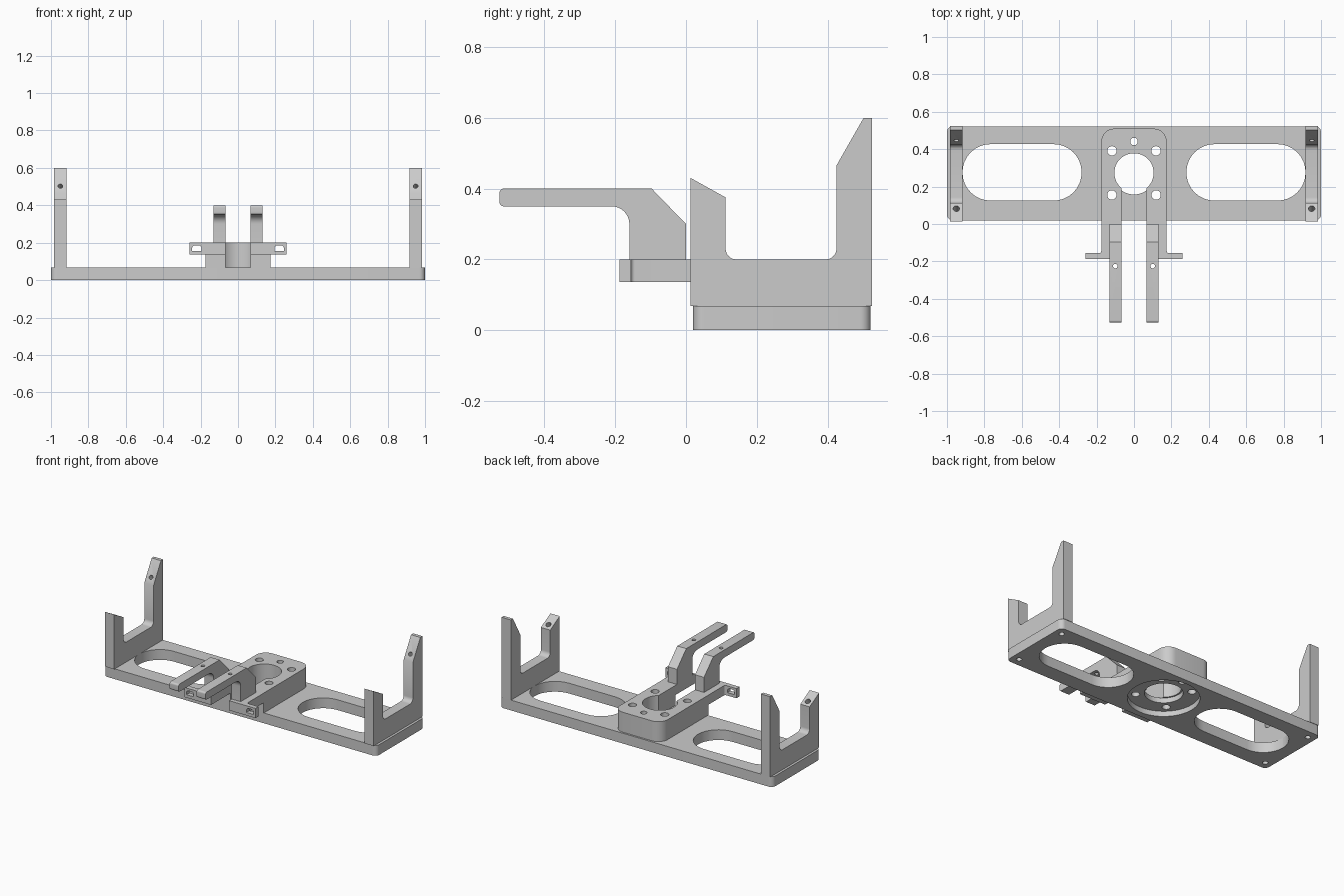
import bpy, bmesh, math
from mathutils import Vector

if "Cube" in bpy.data.objects:
    bpy.data.objects.remove(bpy.data.objects["Cube"])

GREY = (0.6, 0.6, 0.6, 1)
mat = bpy.data.materials.new("plain grey")
mat.use_nodes = True
mat.diffuse_color = GREY
mat.node_tree.nodes["Principled BSDF"].inputs["Base Color"].default_value = GREY


def make(name, bm):
    bmesh.ops.recalc_face_normals(bm, faces=bm.faces[:])
    mesh = bpy.data.meshes.new(name)
    bm.to_mesh(mesh)
    bm.free()
    ob = bpy.data.objects.new(name, mesh)
    bpy.context.collection.objects.link(ob)
    mesh.materials.append(mat)
    return ob


def outline(corners, steps=8):
    """Corners are (a, b) or (a, b, fillet radius)."""
    pts = []
    for i, c in enumerate(corners):
        p = Vector(c[:2])
        if len(c) == 2:
            pts.append(p)
            continue
        r = c[2]
        u = (Vector(corners[i - 1][:2]) - p).normalized()
        v = (Vector(corners[(i + 1) % len(corners)][:2]) - p).normalized()
        half = u.angle(v) / 2
        t = r / math.tan(half)
        mid = p + (u + v).normalized() * (r / math.sin(half))
        start, end = p + u * t - mid, p + v * t - mid
        for k in range(steps + 1):
            # Spread the points evenly over the arc by angle
            f, arc = k / steps, math.pi - 2 * half
            pts.append(mid + (start * math.sin((1 - f) * arc) + end * math.sin(f * arc))
                       / math.sin(arc))
    return pts


def prism(name, corners, axis, lo, hi):
    place = {"z": lambda a, b, h: (a, b, h),
             "x": lambda a, b, h: (h, a, b),
             "y": lambda a, b, h: (a, h, b)}[axis]
    bm = bmesh.new()
    face = bm.faces.new([bm.verts.new(place(p.x, p.y, lo)) for p in outline(corners)])
    out = bmesh.ops.extrude_face_region(bm, geom=[face])
    bmesh.ops.translate(bm, vec=place(0, 0, hi - lo),
                        verts=[e for e in out["geom"] if isinstance(e, bmesh.types.BMVert)])
    return make(name, bm)


def rect(x0, x1, y0, y1, r=None):
    ends = [(x0, y0), (x1, y0), (x1, y1), (x0, y1)]
    return [e + (r,) for e in ends] if r else ends


def drill(centre, radius, length, direction=(0, 0, 1), sides=24):
    bm = bmesh.new()
    bmesh.ops.create_cone(bm, cap_ends=True, segments=sides,
                          radius1=radius, radius2=radius, depth=length)
    ob = make("cutter", bm)
    ob.rotation_mode = "QUATERNION"
    ob.rotation_quaternion = Vector(direction).to_track_quat("Z", "Y")
    ob.location = centre
    return ob


def finish(ob, cutters):
    """Cut the holes, drop the cutters, and shade curved walls smooth."""
    for c in cutters:
        m = ob.modifiers.new("cut", "BOOLEAN")
        m.operation, m.solver, m.object = "DIFFERENCE", "EXACT", c
        c.hide_render = True
    bpy.context.view_layer.update()
    graph = bpy.context.evaluated_depsgraph_get()
    mesh = bpy.data.meshes.new_from_object(ob.evaluated_get(graph))
    ob.modifiers.clear()
    ob.data = mesh
    for c in cutters:
        bpy.data.objects.remove(c)
    bpy.ops.object.select_all(action="DESELECT")
    ob.select_set(True)
    bpy.context.view_layer.objects.active = ob
    bpy.ops.object.shade_smooth_by_angle(angle=math.radians(30))


SIDES = (1, -1)
MID = 0.273      # y of the central bore
PLATE = 0.068    # plate thickness
TOP = 0.2        # hub height


def hub_screws():
    holes = [drill((s * 0.118, MID + d * 0.118, 0.1), 0.025, 1) for s in SIDES for d in SIDES]
    return holes + [drill((0, MID + 0.168, 0.1), 0.02, 1)]


# Base plate with slots, bore, underside recess and corner holes
plate = prism("base_plate", rect(-1, 1, 0.02, 0.522, 0.03), "z", 0, PLATE)
cuts = [drill((0, MID, 0), 0.115, 1, sides=48), drill((0, MID, 0), 0.215, 0.07, sides=64)]
for s in SIDES:
    x0, x1 = sorted((s * 0.28, s * 0.917))
    cuts.append(prism("cutter", rect(x0, x1, 0.125, 0.427, 0.15), "z", -1, 1))
    cuts += [drill((s * 0.95, y, 0), 0.017, 0.09) for y in (0.075, 0.467)]
finish(plate, cuts + hub_screws())

# Central hub, open towards the front
hub = prism("hub", [(-0.175, 0.015), (0.175, 0.015), (0.175, 0.51, 0.07), (-0.175, 0.51, 0.07)],
            "z", PLATE, TOP)
finish(hub, [drill((0, MID, 0), 0.105, 1, sides=48),
             prism("cutter", rect(-0.066, 0.066, -0.1, MID), "z", -1, 1)] + hub_screws())

for s, side in zip(SIDES, ("left", "right")):
    # Front arm with its outward ear
    arm = [(0.066, 0.015), (0.066, -0.188), (0.26, -0.188), (0.26, -0.156),
           (0.175, -0.156, 0.012), (0.175, 0.015)]
    arm = prism("front_arm_" + side, [(s * p[0], *p[1:]) for p in arm], "z", 0.136, TOP)
    x0, x1 = sorted((s * 0.194, s * 0.246))
    finish(arm, [prism("cutter", [(x0, 0.156), (x1, 0.156), (x1, 0.186, 0.018),
                                  (x0, 0.186, 0.018)], "y", -0.3, -0.1)])

    # Raised hook reaching forward
    hook = prism("hook_" + side,
                 [(0, TOP), (0, 0.3), (-0.097, 0.4), (-0.527, 0.4, 0.012), (-0.527, 0.35, 0.012),
                  (-0.16, 0.35, 0.05), (-0.16, TOP)], "x", s * 0.066, s * 0.132)
    finish(hook, [drill((s * 0.1, -0.225, 0.38), 0.012, 0.2)])

    # U-shaped end bracket with sloped post tops
    bracket = prism("end_bracket_" + side,
                    [(0.013, PLATE), (0.525, PLATE), (0.525, 0.6), (0.502, 0.6), (0.425, 0.465),
                     (0.425, TOP, 0.03), (0.112, TOP, 0.03), (0.112, 0.375), (0.013, 0.43)],
                    "x", s * 0.916, s * 0.984)
    finish(bracket, [drill((s * 0.95, 0.447, 0.502), 0.013, 0.08, (0, -0.87, 0.5)),
                     drill((s * 0.95, 0.082, 0.391), 0.017, 0.12, (0, 0.48, 0.87))])
